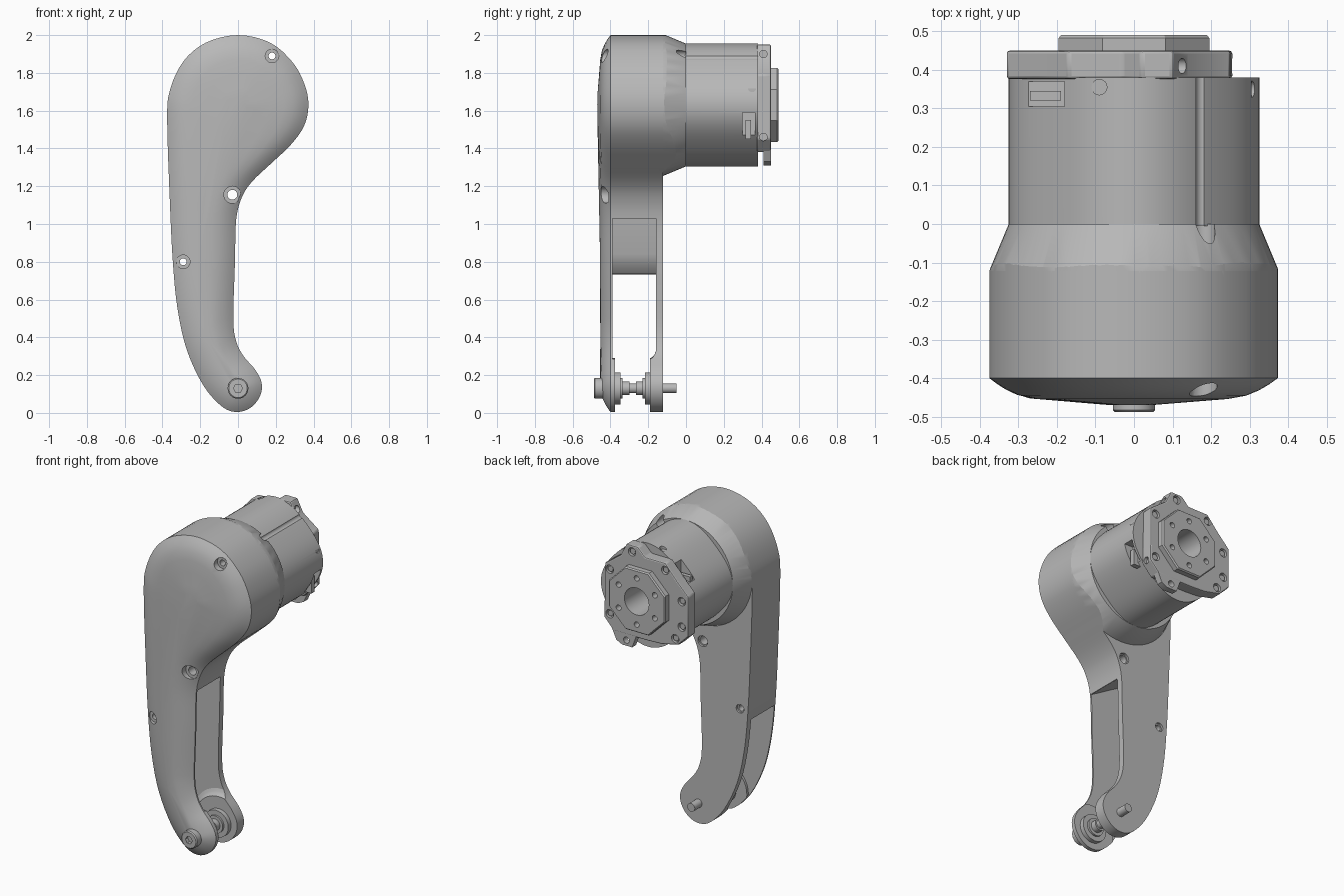
import bpy, bmesh, math
from mathutils import Vector

if "Cube" in bpy.data.objects:
    bpy.data.objects.remove(bpy.data.objects["Cube"])

grey = bpy.data.materials.new("satin_grey")
grey.use_nodes = True
COLOUR = (0.48, 0.48, 0.48, 1)
grey.diffuse_color = COLOUR
grey.node_tree.nodes["Principled BSDF"].inputs["Base Color"].default_value = COLOUR

HUB = 1.63      # height of the motor axis
PIN = 0.13      # height of the lower joint axis


def loft(name, rings):
    """Closed skin through rings of equal length, capped at both ends."""
    bm = bmesh.new()
    loops = [[bm.verts.new(p) for p in ring] for ring in rings]
    n = len(loops[0])
    for a, b in zip(loops, loops[1:]):
        for i in range(n):
            j = (i + 1) % n
            bm.faces.new((a[i], a[j], b[j], b[i]))
    bm.faces.new(loops[0])
    bm.faces.new(loops[-1])
    bmesh.ops.recalc_face_normals(bm, faces=bm.faces)
    mesh = bpy.data.meshes.new(name)
    bm.to_mesh(mesh)
    bm.free()
    mesh.materials.append(grey)
    ob = bpy.data.objects.new(name, mesh)
    bpy.context.collection.objects.link(ob)
    smooth(ob)
    return ob


def activate(ob):
    bpy.ops.object.select_all(action='DESELECT')
    ob.select_set(True)
    bpy.context.view_layer.objects.active = ob


def smooth(ob):
    activate(ob)
    bpy.ops.object.shade_smooth_by_angle(angle=math.radians(30))


def prism(name, pts, y0, y1):
    return loft(name, [[(x, y, z) for x, z in pts] for y in (y0, y1)])


def circle(r, x=0, z=0, n=32, turn=0):
    return [(x + r * math.cos(math.tau * i / n + turn),
             z + r * math.sin(math.tau * i / n + turn)) for i in range(n)]


def turned(name, x, z, steps, n=32, turn=0):
    """Round part along y from (radius, y) steps."""
    return loft(name, [[(px, y, pz) for px, pz in circle(r, x, z, n, turn)] for r, y in steps])


def box(name, lo, hi):
    pts = [(lo[0], lo[2]), (hi[0], lo[2]), (hi[0], hi[2]), (lo[0], hi[2])]
    return prism(name, pts, lo[1], hi[1])


def cut(ob, *cutters, operation='DIFFERENCE'):
    for c in cutters:
        c.hide_render = True
        m = ob.modifiers.new("cut", 'BOOLEAN')
        m.operation, m.solver, m.object = operation, 'EXACT', c
        activate(ob)
        bpy.ops.object.modifier_apply(modifier=m.name)
        bpy.data.objects.remove(c)
    smooth(ob)


def soften(ob, width):
    m = ob.modifiers.new("edge", 'BEVEL')
    m.width, m.segments, m.limit_method = width, 2, 'ANGLE'
    m.angle_limit = math.radians(40)
    activate(ob)
    bpy.ops.object.modifier_apply(modifier=m.name)
    smooth(ob)


def cross_drill(ob, place, r, turn):
    """Shallow hole across the motor axis, turned towards x or z."""
    drill = turned("drill", 0, 0, [(r, -.02), (r, .02)], 16)
    drill.location, drill.rotation_euler = place, turn
    cut(ob, drill)


def spline(pts, steps=4):
    """Smooth closed curve through the points."""
    out, n = [], len(pts)
    for i in range(n):
        a, b, c, d = (Vector(pts[(i + k) % n]) for k in (-1, 0, 1, 2))
        for s in range(steps):
            t = s / steps
            out.append(0.5 * (2 * b + (c - a) * t + (2 * a - 5 * b + 4 * c - d) * t * t
                              + (3 * b - a - 3 * c + d) * t ** 3))
    return out


# Leg outline and the centre line its domed front rises towards
outline = spline([(0, 2), (.17, 1.96), (.29, 1.855), (.352, 1.74), (.373, 1.63), (.35, 1.52),
                  (.28, 1.42), (.175, 1.32), (.075, 1.225), (.02, 1.14), (-.01, 1.02),
                  (-.016, .8), (-.025, .5), (-.01, .38), (.03, .3), (.09, .23), (.125, .16),
                  (.117, .09), (.07, .03), (0, .005), (-.08, .03), (-.18, .14), (-.27, .33),
                  (-.32, .55), (-.345, .8), (-.36, 1.1), (-.375, 1.55), (-.36, 1.71),
                  (-.29, 1.86), (-.17, 1.96)])
spine = [Vector(p) for p in ((0, HUB), (-.17, 1.1), (-.18, .7), (-.15, .4), (0, PIN))]


def nearest(p):
    best = None
    for a, b in zip(spine, spine[1:]):
        t = max(0, min(1, (p - a).dot(b - a) / (b - a).length_squared))
        q = a.lerp(b, t)
        if best is None or (p - q).length < (p - best).length:
            best = q
    return best


def front_ring(t):
    ring = []
    for p in outline:
        q = nearest(p)
        d = t * (p - q).length
        edge = 1 - min(d / .11, 1)
        y = -.4 - .05 * (1 - edge ** 1.7) - .02 * max(0, min(1, (d - .08) / .25))
        r = p.lerp(q, t)
        ring.append((r.x, y, r.y))
    return ring


def silhouette(y0, y1):
    return prism("silhouette", outline, y0, y1)


back = [(p.x, -.122, p.y) for p in outline]
leg = loft("leg_shell", [back] + [front_ring(t) for t in (0, .06, .13, .22, .35, .55, .75, .88)])

# Fork slot, with a deep recess running up behind the concave side
cut(leg, prism("slot", [(.3, 1.03), (-.015, 1.03), (-.22, 1.15), (-.24, .84), (-.26, .78),
                        (-.3, .735), (-.5, .72), (-.5, -.1), (.3, -.1)], -.39, -.16))

# Raised pads around the lower joint, trimmed to the leg outline
for name, steps in (("front_pad", [(.16, -.395), (.16, -.375)]),
                    ("rear_pad", [(.16, -.19), (.165, -.178), (.18, -.166), (.21, -.155)])):
    cut(turned(name, 0, PIN, steps, 48), silhouette(-.5, 0), operation='INTERSECT')

# Collar between leg and motor, trimmed to the leg outline
collar = turned("motor_collar", 0, HUB, [(.375, -.14), (.375, -.12), (.325, 0)], 64)
cut(collar, silhouette(-.3, .1), operation='INTERSECT')

# Motor housing: round, with four shallow flutes on the diagonals
section = []
for i in range(96):
    a = math.tau * i / 96
    r = .312 + .013 * math.cos(4 * a)
    section.append((r * math.cos(a), HUB + r * math.sin(a)))
motor = prism("motor_housing", section, -.005, .38)
cut(motor, box("top_window", (-.28, .305, HUB + .14), (-.18, .37, HUB + .4)),
    box("side_window", (.26, .3, 1.42), (.4, .365, 1.59)),
    turned("bore", 0, HUB, [(.085, .3), (.085, .5)]))
cross_drill(motor, (.325, .35, 1.72), .022, (0, 0, math.pi / 2))
cross_drill(motor, (-.09, .355, HUB + .312), .02, (math.pi / 2, 0, 0))
box("top_connector", (-.27, .32, HUB + .12), (-.19, .345, HUB + .17))
box("side_connector", (.24, .315, 1.45), (.29, .345, 1.55))

# Screw holes, counterbored from the front
for x, z, r, bore in ((.18, 1.89, .018, .036), (-.03, 1.155, .026, .045), (-.29, .8, .018, .036)):
    cut(leg, turned("hole", x, z, [(r, -.6), (r, .1)], 24),
        turned("counterbore", x, z, [(bore, -.6), (bore, -.41)], 24))
    if z > HUB:
        cut(collar, turned("hole", x, z, [(.03, -.6), (.03, .1)], 24))
        cut(motor, turned("hole", x, z, [(.02, -.6), (.02, .5)], 24))
    else:
        cut(leg, turned("rear_counterbore", x, z, [(bore * .75, -.135), (bore * .75, 0)], 24))

# Rear flange with lugs, and a thinner lug below
flange_pts = [(.02, .32), (.1, .32), (.14, .24), (.25, .16), (.255, -.18), (.19, -.25), (.07, -.25),
              (-.05, -.25), (-.15, -.245), (-.26, -.22), (-.33, -.15), (-.33, .1),
              (-.25, .18), (-.17, .27), (-.03, .27)]
flange = prism("rear_flange", [(x, HUB + z) for x, z in flange_pts], .376, .45)
soften(flange, .008)
cut(flange, turned("bore", 0, HUB, [(.085, .3), (.085, .5)]))
lug = prism("lower_lug", [(x, HUB + z) for x, z in ((.2, -.235), (.17, -.3), (.13, -.32),
                                                    (.06, -.32), (.03, -.24))], .41, .449)
for i, (x, z) in enumerate(((.06, .28), (.215, -.15), (-.24, -.185), (-.285, -.1), (-.285, .06),
                            (.215, .13), (-.17, .225))):
    cut(flange, turned("recess", x, HUB + z, [(.026, .43), (.026, .5)], 20))
    turned(f"flange_screw_{i + 1}", x, HUB + z, [(.018, .42), (.018, .442)], 16)
cut(lug, turned("lug_hole", .1, HUB - .285, [(.02, .4), (.02, .5)], 20))
for x, z in ((.12, 1.9), (.254, 1.46)):
    cross_drill(flange, (x, .41, z), .02, (0, 0, math.pi / 2))

# Eight-sided output hub with a bolt circle
hub = turned("output_hub", 0, HUB, [(.212, .44), (.212, .482), (.205, .49)], 8, math.pi / 8)
cut(hub, turned("bore", 0, HUB, [(.085, .3), (.085, .6)]))
for x, z in circle(.145, 0, HUB, 6, math.pi / 6):
    cut(hub, turned("bolt_hole", x, z, [(.017, .45), (.017, .6)], 16))

# Lower joint: socket-head pin, stepped washers and protruding shaft
head = turned("pin_head", 0, PIN, [(.055, -.44), (.055, -.482), (.049, -.488)])
cut(head, turned("hex_socket", 0, PIN, [(.024, -.6), (.024, -.465)], 6))
turned("joint_shaft", 0, PIN, [(.026, -.45), (.026, -.05)])
turned("front_washer", 0, PIN, [(.085, -.38), (.085, -.348), (.055, -.348), (.055, -.335),
                                (.036, -.335), (.036, -.3)])
turned("rear_washer", 0, PIN, [(.085, -.185), (.085, -.218), (.055, -.218), (.055, -.23),
                               (.036, -.23), (.036, -.265)])
